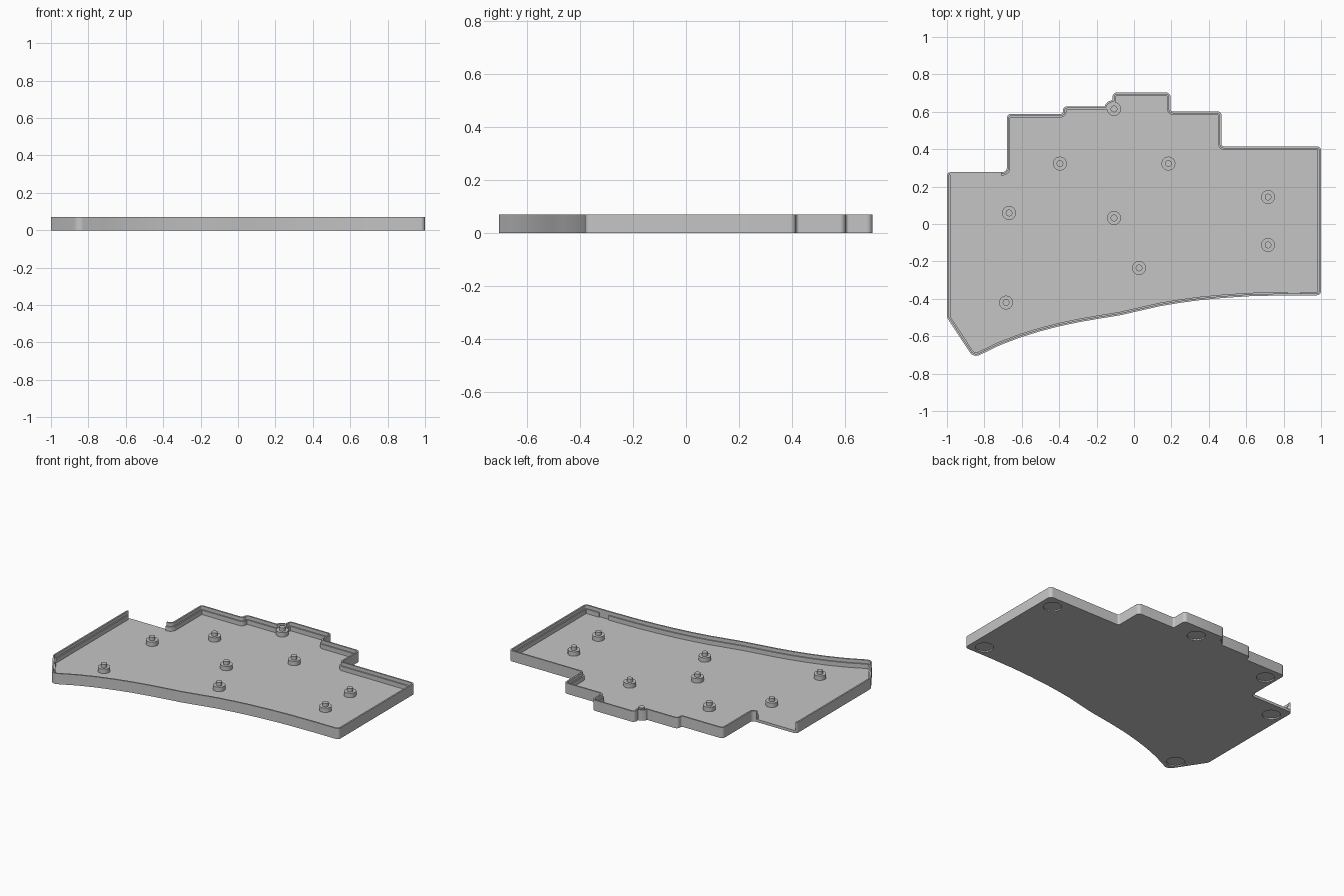
import bpy, bmesh, math
from mathutils import Vector

if "Cube" in bpy.data.objects:
    bpy.data.objects.remove(bpy.data.objects["Cube"])

HEIGHT, LEDGE, FLOOR = 0.07, 0.047, 0.018   # rim top, inner ledge, floor level
LIP, WALL = 0.010, 0.018                    # thickness above and below the ledge

grey = bpy.data.materials.new("plain_grey")
grey.diffuse_color = (0.56, 0.56, 0.56, 1)
grey.use_nodes = True
grey.node_tree.nodes["Principled BSDF"].inputs["Base Color"].default_value = grey.diffuse_color

# Counter-clockwise outline: x, y, corner radius
CORNERS = [
    (-1, -0.50, 0.03), (-0.858, -0.716, 0.04), (-0.717, -0.648, 0), (-0.61, -0.607, 0),
    (-0.50, -0.573, 0), (-0.40, -0.547, 0), (-0.29, -0.524, 0), (-0.18, -0.505, 0),
    (-0.075, -0.488, 0), (0.03, -0.464, 0), (0.14, -0.439, 0), (0.25, -0.421, 0),
    (0.353, -0.407, 0), (0.48, -0.395, 0), (0.62, -0.386, 0), (0.82, -0.381, 0),
    (0.89, -0.381, 0), (1, -0.381, 0.022), (1, 0.415, 0.022), (0.468, 0.415, 0.012),
    (0.468, 0.602, 0.022), (0.195, 0.602, 0.012), (0.195, 0.703, 0.022),
    (-0.115, 0.703, 0.022), (-0.115, 0.664, 0), (-0.138, 0.654, 0), (-0.152, 0.641, 0),
    (-0.157, 0.629, 0), (-0.38, 0.629, 0.022), (-0.38, 0.588, 0.012),
    (-0.68, 0.588, 0.022), (-0.68, 0.278, 0.022), (-0.71, 0.278, 0), (-1, 0.278, 0.022),
]


def rounded(corners, steps=5):
    """Replace each corner that has a radius by an arc."""
    out = []
    for i, (x, y, r) in enumerate(corners):
        p = Vector((x, y))
        if r == 0:
            out.append(p)
            continue
        a = (Vector(corners[i - 1][:2]) - p).normalized()
        b = (Vector(corners[(i + 1) % len(corners)][:2]) - p).normalized()
        half = a.angle(b) / 2
        t = r / math.tan(half)
        c = p + (a + b).normalized() * r / math.sin(half)
        v1, v2 = p + a * t - c, p + b * t - c
        for k in range(steps + 1):
            out.append(c + v1.lerp(v2, k / steps).normalized() * r)
    return out


outline = rounded(CORNERS)
N = len(outline)


def inward(i):
    """Mitred inward direction at an outline point."""
    def normal(p, q):
        d = (q - p).normalized()
        return Vector((-d.y, d.x))
    n1 = normal(outline[i - 1], outline[i])
    n2 = normal(outline[i], outline[(i + 1) % N])
    return (n1 + n2) / (1 + n1.dot(n2))


def section(i):
    """Rim and ledge heights of the wall from point i to the next."""
    m = (outline[i] + outline[(i + 1) % N]) / 2
    if m.y > 0.26 and -0.99 < m.x < -0.71:      # open side, no wall
        return FLOOR, FLOOR
    if m.y < -0.37 and 0.82 < m.x < 0.89:       # short gap in the ledge
        return HEIGHT, FLOOR
    return HEIGHT, LEDGE


def profile(i, sec):
    """Wall cross-section at point i, from the underside to the floor."""
    top, ledge = sec
    steps = [(0, 0), (0, FLOOR), (0, top), (LIP, top), (LIP, ledge), (WALL, ledge), (WALL, FLOOR)]
    return [(outline[i] + inward(i) * o).to_3d() + Vector((0, 0, z)) for o, z in steps]


def finish(obj):
    obj.data.materials.append(grey)
    bpy.ops.object.select_all(action='DESELECT')
    bpy.context.view_layer.objects.active = obj
    obj.select_set(True)
    bpy.ops.object.shade_smooth_by_angle(angle=math.radians(30))


def make(name, bm):
    mesh = bpy.data.meshes.new(name)
    bm.to_mesh(mesh)
    bm.free()
    obj = bpy.data.objects.new(name, mesh)
    bpy.context.collection.objects.link(obj)
    return obj


# Tray: underside with round foot recesses
FEET = [(0.91, 0.325), (0.91, -0.305), (0.03, 0.615), (-0.607, 0.50), (-0.92, 0.18), (-0.845, -0.62)]
FOOT_R, FOOT_DEPTH, SEG = 0.055, 0.008, 32
bm = bmesh.new()


def ring(points):
    vs = [bm.verts.new(p) for p in points]
    return vs, [bm.edges.new((vs[k], vs[(k + 1) % len(vs)])) for k in range(len(vs))]


fill_edges = ring([p.to_3d() for p in outline])[1]
recesses = []
for fx, fy in FEET:
    circle = [Vector((fx + FOOT_R * math.cos(2 * math.pi * k / SEG),
                      fy + FOOT_R * math.sin(2 * math.pi * k / SEG), 0)) for k in range(SEG)]
    vs, es = ring(circle)
    fill_edges += es
    recesses.append(vs)
bmesh.ops.triangle_fill(bm, edges=fill_edges, use_beauty=True, normal=(0, 0, -1))
for low in recesses:
    high = [bm.verts.new(v.co + Vector((0, 0, FOOT_DEPTH))) for v in low]
    for k in range(SEG):
        j = (k + 1) % SEG
        bm.faces.new((low[k], low[j], high[j], high[k]))
    bm.faces.new(high)


# Tray: stepped wall swept around the outline
def strip(pa, pb):
    for k in range(len(pa) - 1):
        bm.faces.new([bm.verts.new(p) for p in (pa[k], pb[k], pb[k + 1], pa[k + 1])])


for i in range(N):
    sec = section(i)
    strip(profile(i, sec), profile((i + 1) % N, sec))
    if section(i - 1) != sec:                   # end face where the wall changes
        strip(profile(i, section(i - 1)), profile(i, sec))

# Tray: floor
bm.faces.new([bm.verts.new(profile(i, (HEIGHT, LEDGE))[-1]) for i in range(N)])
bmesh.ops.remove_doubles(bm, verts=bm.verts, dist=1e-5)
bmesh.ops.delete(bm, geom=[f for f in bm.faces if f.calc_area() < 1e-8], context='FACES')
bmesh.ops.recalc_face_normals(bm, faces=bm.faces)
finish(make("tray", bm))

# Standoffs: wide base with a narrow pin
STANDOFFS = [(-0.107, 0.615), (-0.396, 0.323), (0.184, 0.323), (-0.668, 0.059), (-0.107, 0.032),
             (0.717, 0.144), (0.717, -0.112), (0.027, -0.235), (-0.684, -0.42)]
for n, (x, y) in enumerate(STANDOFFS, 1):
    bm = bmesh.new()
    for r, z0, z1 in ((0.037, FLOOR, 0.047), (0.018, 0.047, 0.069)):
        made = bmesh.ops.create_cone(bm, cap_ends=True, segments=SEG, radius1=r, radius2=r, depth=z1 - z0)
        bmesh.ops.translate(bm, verts=made["verts"], vec=(x, y, (z0 + z1) / 2))
    finish(make(f"standoff_{n}", bm))
